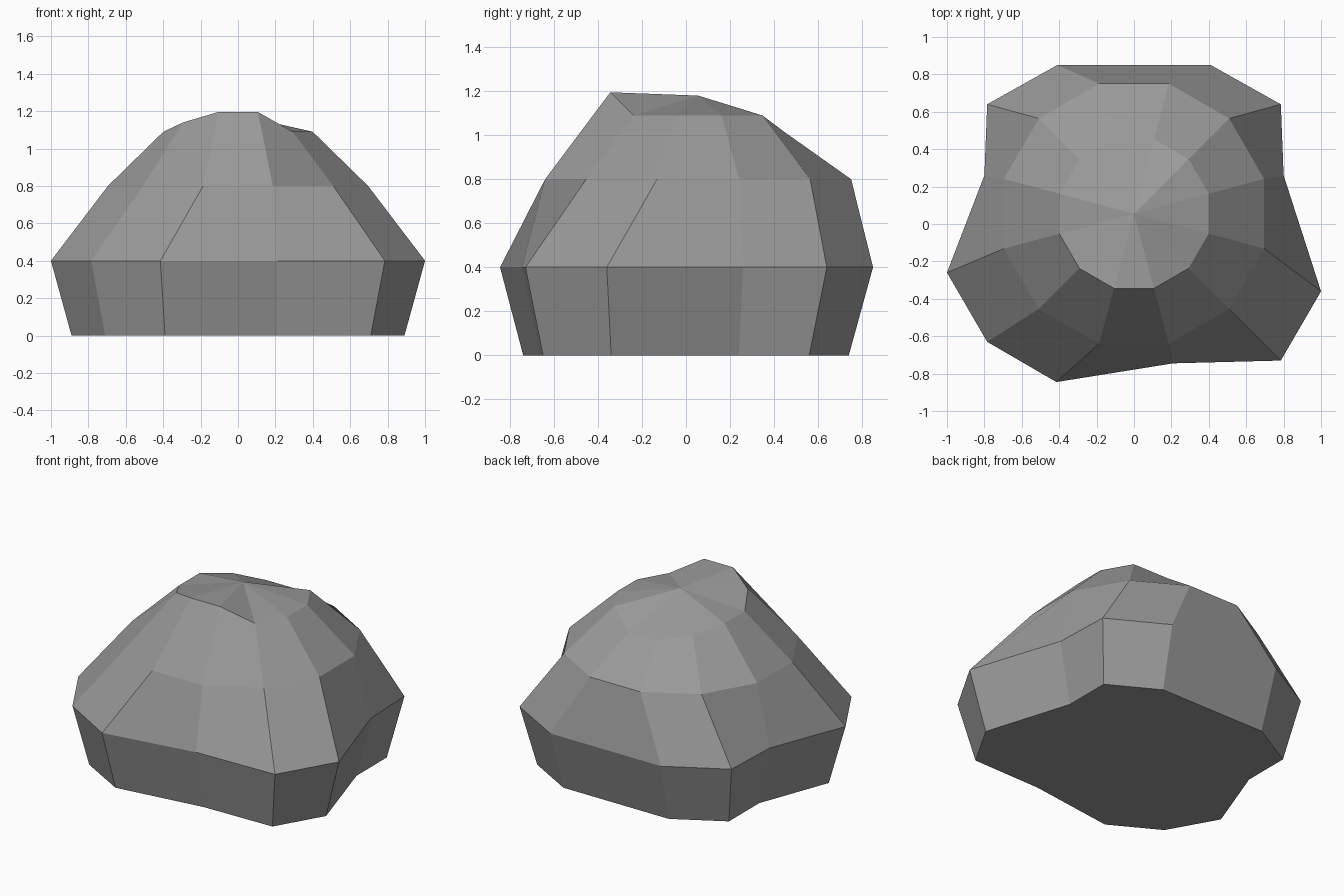
import bpy, bmesh, math

if "Cube" in bpy.data.objects:
    bpy.data.objects.remove(bpy.data.objects["Cube"])

# Irregular outlines (x, y), counter-clockwise from the back right
FOOT = [(.39, .74), (-.39, .74), (-.71, .56), (-.71, .24), (-.89, -.24), (-.71, -.56),
        (-.39, -.74), (.21, -.66), (.71, -.65), (.89, -.34), (.71, .24), (.71, .56)]
BELLY = [(.41, .85), (-.41, .85), (-.785, .64), (-.80, .26), (-1, -.26), (-.785, -.63),
         (-.415, -.845), (.21, -.745), (.785, -.73), (1, -.36), (.80, .26), (.785, .64)]
CROWN_Z = [1.01, 1.01, 1.05, 1.09, 1.09, 1.14, 1.195, 1.195, 1.09, 1.09, 1.09, 1.09]
CENTRE_Y = .055


def regular(radius):
    """Regular twelve-sided outline in the same order as the others."""
    angles = [math.radians(75 + 30 * i) for i in range(12)]
    return [(radius * math.cos(a), CENTRE_Y + radius * math.sin(a)) for a in angles]


bm = bmesh.new()


def ring(outline, heights):
    return [bm.verts.new((x, y, z)) for (x, y), z in zip(outline, heights)]


# Stacked rings: foot, belly, shoulder, crown
rings = [ring(FOOT, [0] * 12), ring(BELLY, [.4] * 12),
         ring(regular(.72), [.8] * 12), ring(regular(.413), CROWN_Z)]
for low, high in zip(rings, rings[1:]):
    for i in range(12):
        j = (i + 1) % 12
        bm.faces.new((low[i], low[j], high[j], high[i]))

# Underside and top fan
bm.faces.new(rings[0][::-1])
peak = bm.verts.new((0, CENTRE_Y, 1.18))
for i in range(12):
    bm.faces.new((rings[3][i], rings[3][(i + 1) % 12], peak))
bmesh.ops.recalc_face_normals(bm, faces=bm.faces[:])

mesh = bpy.data.meshes.new("boulder")
bm.to_mesh(mesh)
bm.free()
stone = bpy.data.materials.new("grey stone")
stone.diffuse_color = (.32, .32, .32, 1)
stone.use_nodes = True
stone.node_tree.nodes["Principled BSDF"].inputs["Base Color"].default_value = stone.diffuse_color
mesh.materials.append(stone)
bpy.context.collection.objects.link(bpy.data.objects.new("boulder", mesh))
